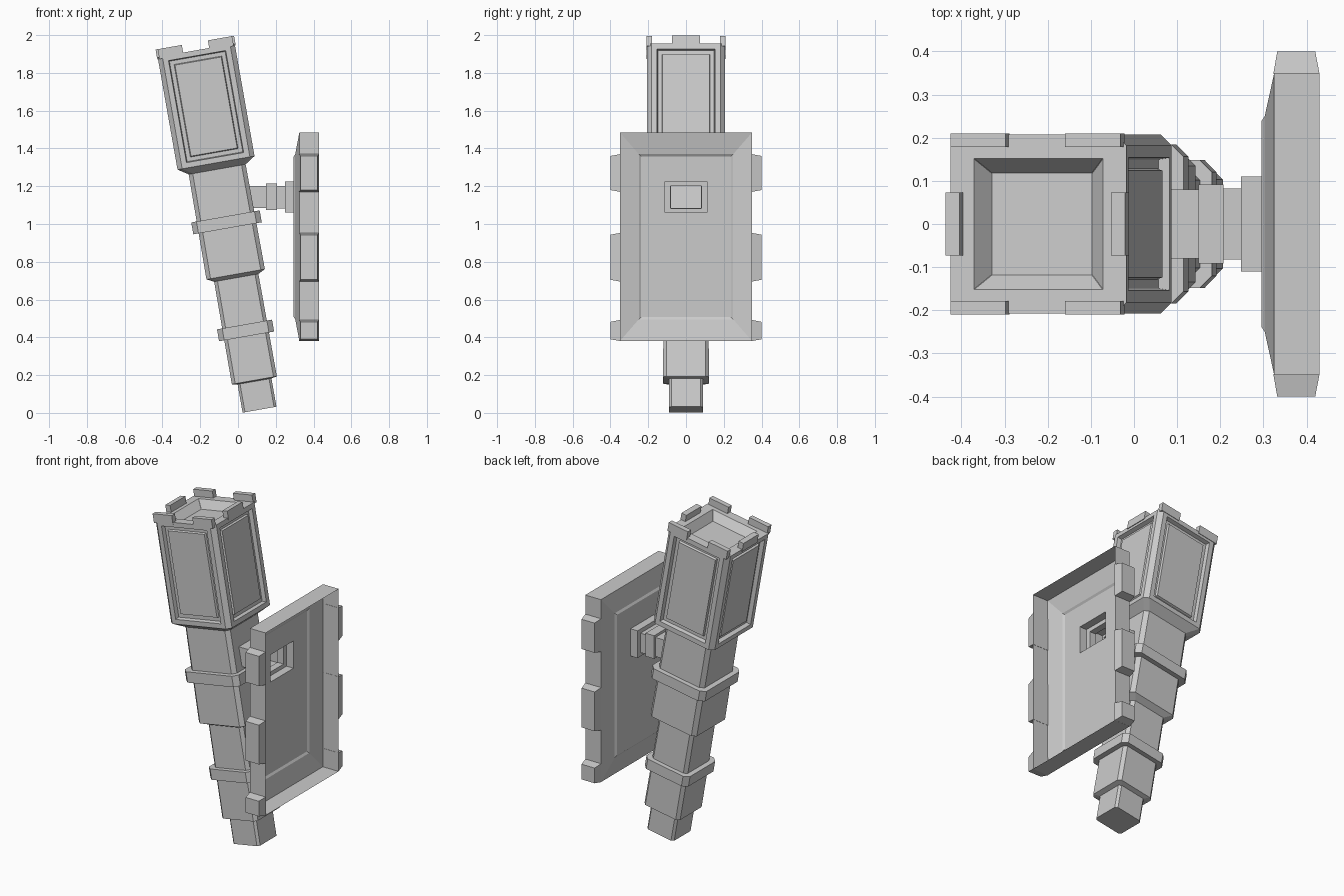
import bpy, bmesh, math
from mathutils import Matrix, Vector

if "Cube" in bpy.data.objects:
    bpy.data.objects.remove(bpy.data.objects["Cube"])

# tower frame: leans 10 degrees toward -x
TILT = Matrix.Translation((0.114, 0, 0.017)) @ Matrix.Rotation(math.radians(-10), 4, 'Y')


def finish(name, bm, matrix=None):
    bmesh.ops.recalc_face_normals(bm, faces=bm.faces)
    if matrix:
        bm.transform(matrix)
    me = bpy.data.meshes.new(name)
    bm.to_mesh(me)
    bm.free()
    ob = bpy.data.objects.new(name, me)
    bpy.context.collection.objects.link(ob)
    return ob


def loft(loops, cap_start=True, cap_end=True):
    bm = bmesh.new()
    rows = [[bm.verts.new(p) for p in loop] for loop in loops]
    n = len(rows[0])
    for a, b in zip(rows, rows[1:]):
        for i in range(n):
            j = (i + 1) % n
            bm.faces.new((a[i], a[j], b[j], b[i]))
    if cap_start:
        bm.faces.new(rows[0])
    if cap_end:
        bm.faces.new(rows[-1])
    bmesh.ops.recalc_face_normals(bm, faces=bm.faces)
    return bm


def octagon(v, h, c):
    """Square of half width h with corners cut by c, at height v."""
    k = h - c
    return [(h, -k, v), (h, k, v), (k, h, v), (-k, h, v),
            (-h, k, v), (-h, -k, v), (-k, -h, v), (k, -h, v)]


def rect_x(x, hy, z0, z1):
    return [(x, -hy, z0), (x, hy, z0), (x, hy, z1), (x, -hy, z1)]


def box(name, lo, hi, matrix=None):
    x0, y0, z0 = lo
    x1, y1, z1 = hi
    loops = [[(x0, y0, z), (x1, y0, z), (x1, y1, z), (x0, y1, z)] for z in (z0, z1)]
    return finish(name, loft(loops), matrix)


# stepped shaft
shaft = [(0, .091, .013), (.152, .091, .013), (.158, .121, .018), (.709, .119, .018),
         (.728, .157, .022), (1.30, .153, .022)]
finish("shaft", loft([octagon(*s) for s in shaft]), TILT)

# collars around the shaft
for name, v0, v1, h in (("lower_collar", .394, .458, .148), ("upper_collar", .975, 1.039, .184)):
    finish(name, loft([octagon(v0, h, .028), octagon(v1, h, .028)]), TILT)

# head with sunken top and panelled sides
head = [(1.292, .153, .022), (1.327, .207, .025), (1.932, .207, .025),
        (1.932, .152, .001), (1.885, .118, .001)]
bm = loft([octagon(*s) for s in head])
sides = [f for f in bm.faces if f.calc_area() > .15 and abs(f.normal.z) < .1]
for thickness, depth in ((.040, 0), (.006, -.025), (.030, 0), (.006, .013)):
    bmesh.ops.inset_individual(bm, faces=sides, thickness=thickness, depth=depth)
finish("head", bm, TILT)

# battlements: two on each y side, one on each x side
for s in (-1, 1):
    for t in (-1, 1):
        u, w = sorted((t * .07, t * .2)), sorted((s * .179, s * .21))
        box("corner_merlon", (u[0], w[0], 1.92), (u[1], w[1], 1.973), TILT)
    u = sorted((s * .178, s * .211))
    box("middle_merlon", (u[0], -.073, 1.92), (u[1], .073, 1.973), TILT)

# open shield shell running into the hollow stepped mount
profile = [(.43, .35, .38, 1.485), (.325, .35, .38, 1.485), (.303, .25, .495, 1.37),
           (.295, .238, .507, 1.358), (.295, .11, 1.06, 1.225), (.248, .11, 1.06, 1.225),
           (.248, .082, 1.083, 1.2), (.207, .082, 1.083, 1.2), (.207, .092, 1.075, 1.215),
           (.149, .092, 1.075, 1.215), (.149, .08, 1.085, 1.2), (.05, .08, 1.085, 1.2)]
finish("shield_and_mount", loft([rect_x(*p) for p in profile], cap_start=False))

# tapered tabs on both shield edges
for s in (-1, 1):
    for z0, z1 in ((1.17, 1.37), (.695, .953), (.38, .492)):
        loops = []
        for y, x0, x1, d in ((.348, .323, .43, 0), (.4, .332, .42, .01)):
            a, b = z0 + d, z1 - d
            loops.append([(x0, s * y, a), (x1, s * y, a), (x1, s * y, b), (x0, s * y, b)])
        finish("shield_tab", loft(loops))
